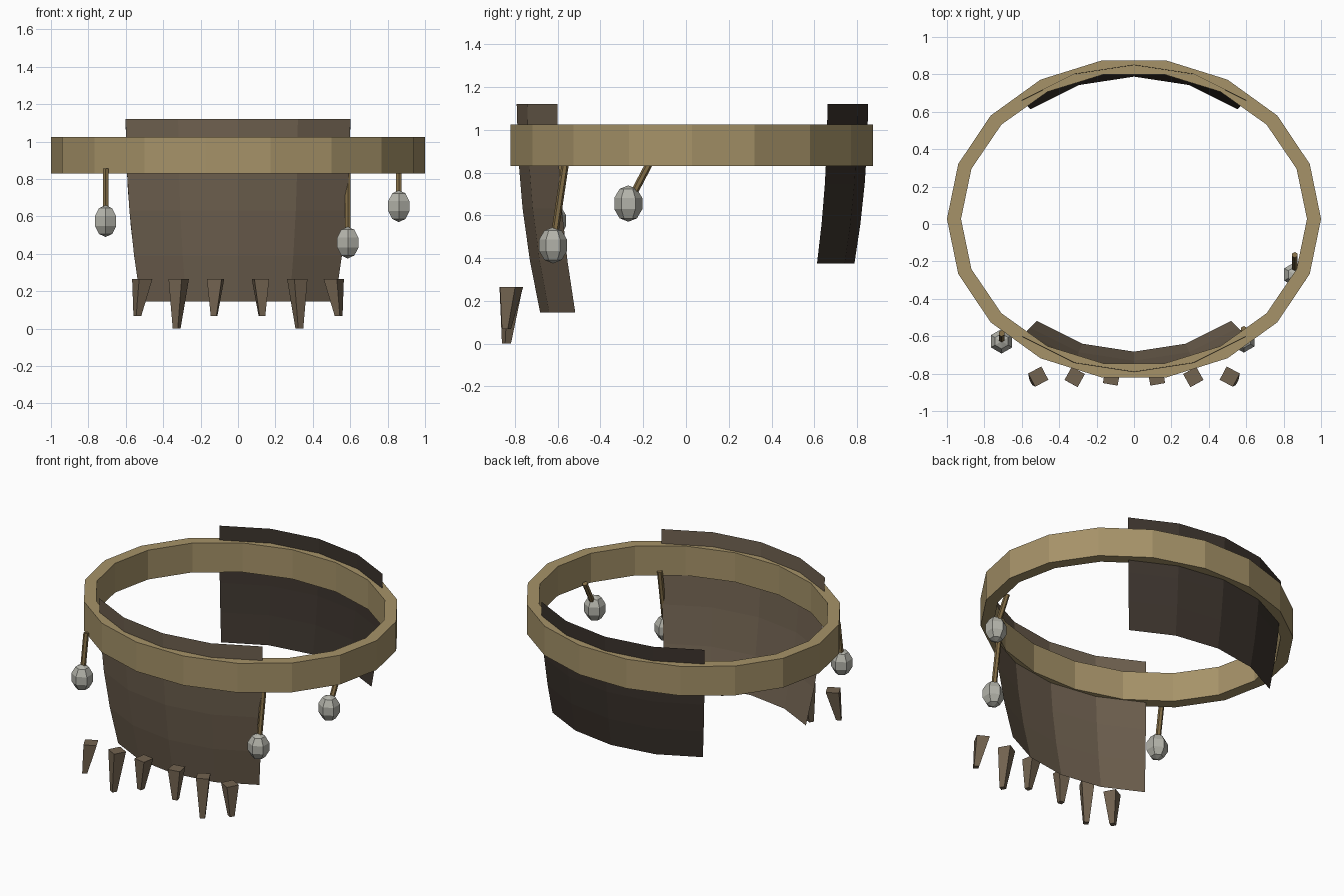
import bpy, bmesh, math
from mathutils import Vector, Matrix

if "Cube" in bpy.data.objects:
    bpy.data.objects.remove(bpy.data.objects["Cube"])


def material(name, rgb):
    m = bpy.data.materials.new(name)
    m.diffuse_color = (*rgb, 1)
    m.use_nodes = True
    m.node_tree.nodes["Principled BSDF"].inputs["Base Color"].default_value = m.diffuse_color
    return m


BRASS = material("brass", (0.38, 0.29, 0.14))
LEATHER = material("leather", (0.16, 0.12, 0.08))
DARK = material("dark_leather", (0.045, 0.034, 0.026))
HORN = material("horn", (0.17, 0.125, 0.08))
CORD = material("cord", (0.22, 0.15, 0.06))
BONE = material("bone", (0.45, 0.45, 0.40))


def finish(bm, name, mat):
    me = bpy.data.meshes.new(name)
    bm.to_mesh(me)
    bm.free()
    ob = bpy.data.objects.new(name, me)
    me.materials.append(mat)
    bpy.context.collection.objects.link(ob)
    return ob


# Belt: 18-sided oval band with a rectangular section
def belt():
    bm = bmesh.new()
    n, cy = 18, 0.027
    section = [(1.0, 0.86, 0.83), (1.0, 0.86, 1.025),
               (0.925, 0.785, 1.025), (0.925, 0.785, 0.83)]
    rings = []
    for i in range(n):
        a = math.tau * i / n
        rings.append([bm.verts.new((rx * math.cos(a), cy + ry * math.sin(a), z))
                      for rx, ry, z in section])
    for i in range(n):
        p, q = rings[i], rings[(i + 1) % n]
        for k in range(4):
            j = (k + 1) % 4
            bm.faces.new((p[k], q[k], q[j], p[j]))
    bmesh.ops.recalc_face_normals(bm, faces=bm.faces)
    finish(bm, "belt", BRASS)


# Flaps: thin curved sheets that draw inward toward the hem
def flap(name, side, cy, bottom, mat, top=1.12, rows=4):
    bm = bmesh.new()
    grid = []
    for r in range(rows + 1):
        z = top + (bottom - top) * r / rows
        s = 1 - 0.142 * (top - z) ** 2
        grid.append([bm.verts.new((0.935 * s * math.sin(math.radians(a)),
                                   cy + side * 0.812 * s * math.cos(math.radians(a)), z))
                     for a in (-40, -20, 0, 20, 40)])
    for r in range(rows):
        for c in range(4):
            f = [grid[r][c], grid[r + 1][c], grid[r + 1][c + 1], grid[r][c + 1]]
            bm.faces.new(f if side < 0 else f[::-1])
    finish(bm, name, mat)


# Spikes: tapered square pegs along the front hem
def spike(name, x, y, tip_x, tip_y, tip_z, turn):
    bm = bmesh.new()
    top, tip = Vector((x, y, 0.265)), Vector((tip_x, tip_y, tip_z))
    loops = []
    for centre, half in ((top, 0.040), (tip, 0.0155)):
        rot = Matrix.Rotation(math.radians(turn), 3, 'Z')
        loops.append([bm.verts.new(centre + rot @ Vector((sx * half, sy * half, 0)))
                      for sx, sy in ((-1, -1), (1, -1), (1, 1), (-1, 1))])
    a, b = loops
    bm.faces.new(a)
    bm.faces.new(b[::-1])
    for k in range(4):
        j = (k + 1) % 4
        bm.faces.new((a[k], b[k], b[j], a[j]))
    bmesh.ops.recalc_face_normals(bm, faces=bm.faces)
    finish(bm, name, HORN)


# Pendants: a cord hanging from the belt with a faceted bead
def pendant(name, bead, top):
    bead, top = Vector(bead), Vector(top)
    d = top - bead
    bm = bmesh.new()
    mat = Matrix.Translation((top + bead) / 2) @ d.to_track_quat('Z', 'Y').to_matrix().to_4x4()
    bmesh.ops.create_cone(bm, cap_ends=True, segments=6, radius1=0.017,
                          radius2=0.017, depth=d.length, matrix=mat)
    finish(bm, name + "_cord", CORD)
    bm = bmesh.new()
    bmesh.ops.create_uvsphere(bm, u_segments=6, v_segments=5, radius=1,
                              matrix=Matrix.Translation(bead)
                              @ Matrix.Diagonal((0.069, 0.069, 0.085, 1)))
    finish(bm, name + "_bead", BONE)


belt()
flap("front_flap", -1, 0.02, 0.145, LEATHER)
flap("back_flap", 1, 0.04, 0.375, DARK)

for side, label in ((-1, "left"), (1, "right")):
    spike(label + "_inner_spike", side * 0.12, -0.818, side * 0.128, -0.838, 0.068, side * 10)
    spike(label + "_middle_spike", side * 0.317, -0.818, side * 0.328, -0.84, 0.0, side * 29)
    spike(label + "_outer_spike", side * 0.512, -0.816, side * 0.538, -0.84, 0.068, side * 62)

pendant("left_pendant", (-0.708, -0.627, 0.575), (-0.708, -0.585, 0.855))
pendant("front_right_pendant", (0.587, -0.622, 0.46), (0.587, -0.562, 0.86))
pendant("side_pendant", (0.86, -0.27, 0.655), (0.86, -0.165, 0.855))
